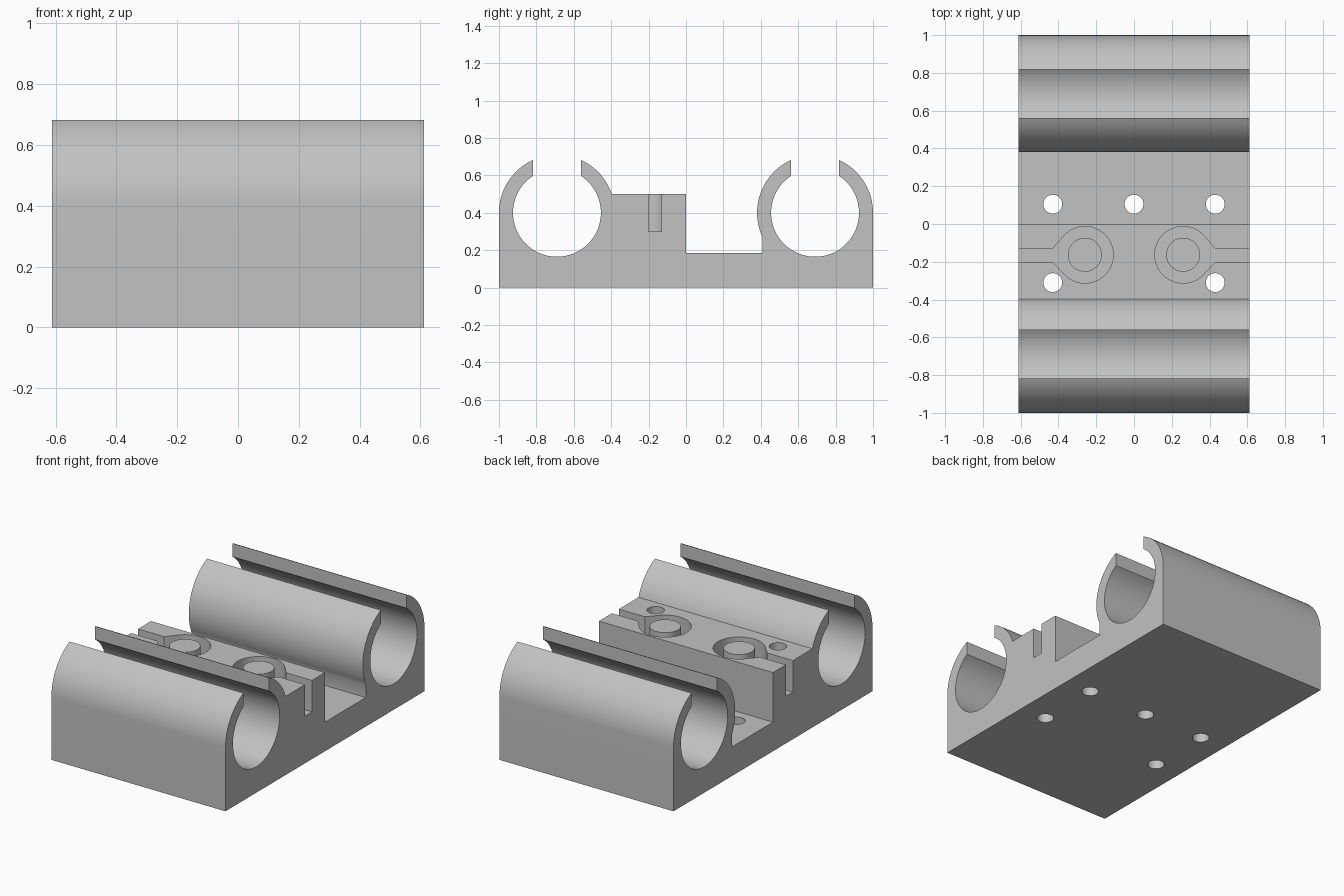
import bpy
import bmesh
from math import acos, asin, cos, sin, pi

cube = bpy.data.objects.get("Cube")
if cube:
    bpy.data.objects.remove(cube, do_unlink=True)

# Main dimensions
HALF_W = 0.612
BORE_Y, BORE_Z = 0.69, 0.40
R_OUT, R_IN, SLOT = 0.31, 0.235, 0.128
BLOCK_TOP, FLOOR, POCKET_END = 0.5, 0.185, 0.41
GROOVE_Z = 0.3
RING_X, RING_Y, RING_R, POST_R = 0.26, -0.163, 0.15, 0.09

grey = bpy.data.materials.new("light grey")
grey.use_nodes = True
COLOUR = (0.54, 0.54, 0.54, 1)
grey.diffuse_color = COLOUR
grey.node_tree.nodes["Principled BSDF"].inputs["Base Color"].default_value = COLOUR


def arc(cx, cy, r, start, end, steps):
    """Points along a circular arc, both ends included."""
    angles = [start + (end - start) * i / steps for i in range(steps + 1)]
    return [(cx + r * cos(a), cy + r * sin(a)) for a in angles]


def prism(name, points, offset):
    """Extrude a closed outline of 3D points along an offset."""
    bm = bmesh.new()
    face = bm.faces.new([bm.verts.new(p) for p in points])
    extruded = bmesh.ops.extrude_face_region(bm, geom=[face])["geom"]
    moved = [g for g in extruded if isinstance(g, bmesh.types.BMVert)]
    bmesh.ops.translate(bm, verts=moved, vec=offset)
    bmesh.ops.recalc_face_normals(bm, faces=bm.faces)
    mesh = bpy.data.meshes.new(name)
    bm.to_mesh(mesh)
    bm.free()
    mesh.materials.append(grey)
    obj = bpy.data.objects.new(name, mesh)
    bpy.context.collection.objects.link(obj)
    return obj


def upright(name, outline, bottom, top):
    return prism(name, [(x, y, bottom) for x, y in outline], (0, 0, top - bottom))


def combine(target, tool, operation):
    """Apply a boolean and discard the tool object."""
    mod = target.modifiers.new(tool.name, 'BOOLEAN')
    mod.operation = operation
    mod.solver = 'EXACT'
    mod.object = tool
    bpy.context.view_layer.objects.active = target
    bpy.ops.object.modifier_apply(modifier=mod.name)
    bpy.data.objects.remove(tool, do_unlink=True)


# Side profile: two open-topped tube clips joined by a stepped base
lip_out, lip_in = acos(SLOT / R_OUT), acos(SLOT / R_IN)


def clip(cy, start, end):
    """Outline of one clip, from its rear flank over the bore to its front flank."""
    return (arc(cy, BORE_Z, R_OUT, start, lip_out, 16)
            + arc(cy, BORE_Z, R_IN, lip_in, -pi - lip_in, 72)
            + arc(cy, BORE_Z, R_OUT, pi - lip_out, end, 20))


undercut = pi + acos((BORE_Y - POCKET_END) / R_OUT)
block_meet = asin((BLOCK_TOP - BORE_Z) / R_OUT)
profile = [(-1, 0), (1, 0)]
profile += clip(BORE_Y, 0, undercut)
profile += [(POCKET_END, FLOOR), (0, FLOOR), (0, BLOCK_TOP)]
profile += clip(-BORE_Y, block_meet, pi)
carriage = prism("bearing_carriage", [(-HALF_W, y, z) for y, z in profile],
                 (2 * HALF_W, 0, 0))

# Belt grooves ending in a ring channel around a post, on both sides
for side in (-1, 1):
    ring = arc(RING_X, RING_Y, RING_R, -0.75 * pi, 0.75 * pi, 48)
    arm = [(0.43, -0.13), (0.7, -0.13), (0.7, -0.2), (0.43, -0.2)]
    # The ring opens outward, so its arc is flipped about its centre
    ring = [(2 * RING_X - x, y) for x, y in ring]
    outline = [(side * x, y) for x, y in ring + arm]
    combine(carriage, upright("groove_cutter", outline, GROOVE_Z, 0.6), 'DIFFERENCE')
    post = arc(side * RING_X, RING_Y, POST_R, 0, 2 * pi, 40)[:-1]
    combine(carriage, upright("belt_post", post, GROOVE_Z - 0.05, BLOCK_TOP), 'UNION')

# Vertical screw holes
for x, y in [(-0.43, 0.105), (0, 0.105), (0.43, 0.105), (-0.43, -0.31), (0.43, -0.31)]:
    hole = arc(x, y, 0.05, 0, 2 * pi, 32)[:-1]
    combine(carriage, upright("hole_cutter", hole, -0.1, 0.8), 'DIFFERENCE')

# Smooth curved walls, keep edges crisp
bpy.ops.object.select_all(action='DESELECT')
carriage.select_set(True)
bpy.context.view_layer.objects.active = carriage
bpy.ops.object.shade_smooth_by_angle(angle=0.45)
